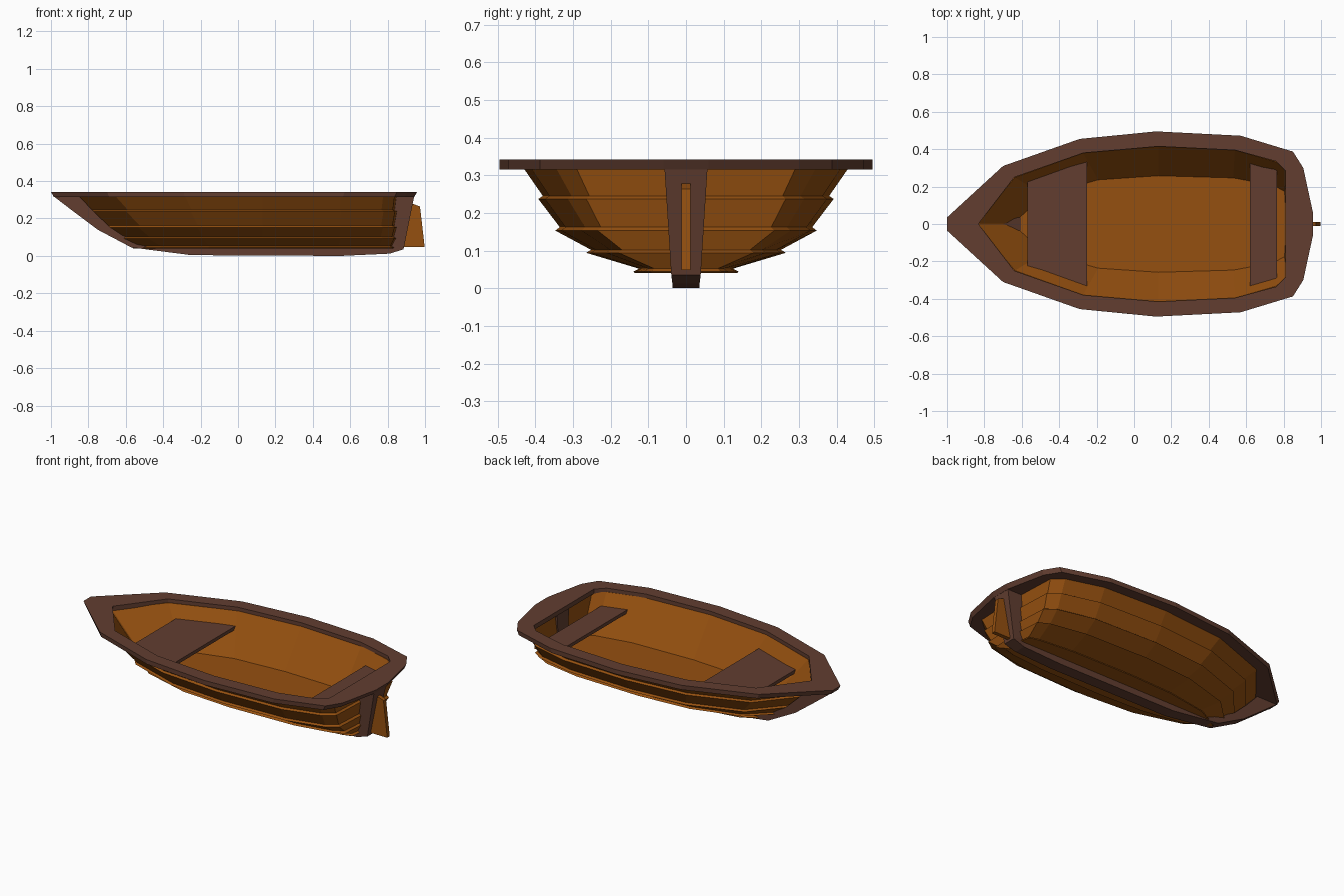
import bpy
import bmesh

old = bpy.data.objects.get("Cube")
if old:
    bpy.data.objects.remove(old, do_unlink=True)


def material(name, rgb):
    mat = bpy.data.materials.new(name)
    mat.use_nodes = True
    mat.diffuse_color = (*rgb, 1)
    mat.node_tree.nodes["Principled BSDF"].inputs["Base Color"].default_value = (*rgb, 1)
    return mat


planks = material("orange_brown_wood", (0.30, 0.080, 0.005))
trim = material("dark_brown_wood", (0.122, 0.048, 0.030))


def loft(name, rings, mat, closed=False, caps=True):
    """Skin a sequence of equal-length point loops with flat faces."""
    bm = bmesh.new()
    loops = [[bm.verts.new(p) for p in ring] for ring in rings]
    pairs = list(zip(loops, loops[1:]))
    if closed:
        pairs.append((loops[-1], loops[0]))
    for a, b in pairs:
        for i in range(len(a)):
            j = (i + 1) % len(a)
            bm.faces.new((a[i], a[j], b[j], b[i]))
    if caps and not closed:
        bm.faces.new(loops[0])
        bm.faces.new(loops[-1])
    bmesh.ops.recalc_face_normals(bm, faces=bm.faces)
    mesh = bpy.data.meshes.new(name)
    bm.to_mesh(mesh)
    bm.free()
    mesh.materials.append(mat)
    obj = bpy.data.objects.new(name, mesh)
    bpy.context.collection.objects.link(obj)
    return obj


def mirrored(half, z, stretch=1):
    """Closed loop at height z from a half outline running bow to stern."""
    return ([(x * stretch, y, z) for x, y in half]
            + [(x * stretch, -y, z) for x, y in reversed(half)])


# Hull stations: lengthwise fraction from midship, fraction of half beam
stations = [(-1, .01), (-.79, .60), (-.415, .915), (0, 1),
            (.585, .955), (.9, .80), (.985, .675), (1, .08)]
MID = 0.13


def hull_ring(z, beam, bow, stern):
    return mirrored([(MID + (u * (stern - MID) if u > 0 else -u * (bow - MID)),
                      v * beam) for u, v in stations], z)


# Hull: inside floor, inside wall, then overlapping planks down to the bottom
hull_levels = [
    (.110, .258, -.645, .815),
    (.320, .415, -.840, .830),
    (.320, .432, -.865, .848),
    (.245, .380, -.780, .838),
    (.237, .392, -.790, .850),
    (.162, .335, -.700, .836),
    (.153, .347, -.710, .848),
    (.102, .252, -.635, .834),
    (.094, .265, -.645, .846),
    (.052, .125, -.555, .825),
    (.044, .140, -.565, .837),
    (.040, .135, -.560, .832),
]
loft("hull", [hull_ring(*level) for level in hull_levels], planks)

# Gunwale: wide flat rim around the top
outer = [(-1, .035), (-.70, .31), (-.29, .455), (.12, .495),
         (.57, .472), (.85, .387), (.905, .30), (.957, .06)]
inner = [(-.83, .003), (-.64, .25), (-.27, .38), (.13, .415),
         (.54, .395), (.76, .335), (.81, .285), (.81, .06)]
LOW, HIGH = .315, .342
loft("gunwale", [mirrored(outer, LOW, .985), mirrored(outer, HIGH),
                 mirrored(inner, HIGH), mirrored(inner, LOW)], trim, closed=True)

# Stem, keel and stern post: outer x, z, inner x, z, half width
spine = [
    (-.985, .318, -.848, .318, .035),
    (-.870, .230, -.770, .235, .035),
    (-.750, .140, -.680, .150, .035),
    (-.570, .045, -.530, .070, .035),
    (-.250, .004, -.250, .060, .036),
    (.550, .000, .550, .060, .036),
    (.810, .012, .800, .060, .036),
    (.885, .035, .815, .075, .039),
    (.942, .318, .815, .318, .057),
]
loft("keel_and_posts",
     [[(xo, -w, zo), (xo, w, zo), (xi, w, zi), (xi, -w, zi)]
      for xo, zo, xi, zi, w in spine], trim)


# Seats: tapered boards between the hull sides
def seat(name, x0, y0, x1, y1, top=.252, thick=.02):
    half = [(x0, y0), (x1, y1)]
    loft(name, [mirrored(half, top - thick), mirrored(half, top)], trim)


seat("bow_seat", -.57, .232, -.25, .34)
seat("stern_seat", .62, .335, .765, .30)

# Rudder: thin blade behind the stern post
blade = [(.885, .048), (.998, .048), (.973, .264), (.930, .280)]
loft("rudder", [[(x, y, z) for x, z in blade] for y in (-.012, .012)], planks)
